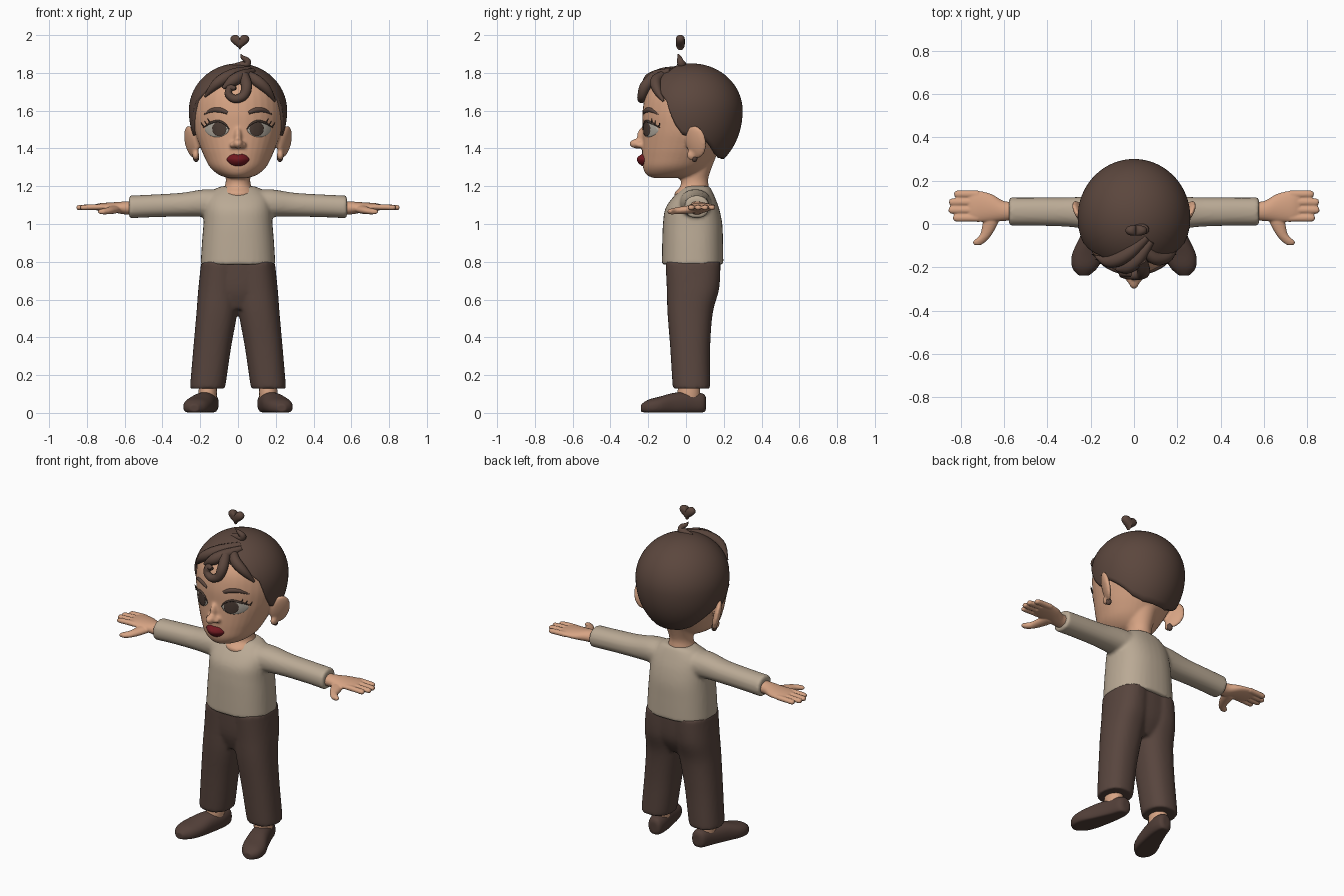
import bpy, bmesh
from math import sin, cos, pi, radians, acos, exp, copysign
from mathutils import Vector, Matrix, Euler
from mathutils.bvhtree import BVHTree

if "Cube" in bpy.data.objects:
    bpy.data.objects.remove(bpy.data.objects["Cube"])


def material(name, rgb):
    m = bpy.data.materials.new(name)
    m.use_nodes = True
    m.diffuse_color = (*rgb, 1)
    bsdf = m.node_tree.nodes["Principled BSDF"]
    bsdf.inputs["Base Color"].default_value = (*rgb, 1)
    bsdf.inputs["Roughness"].default_value = 0.7
    return m


SKIN = material("skin", (0.68, 0.37, 0.23))
HAIR = material("hair_brown", (0.105, 0.062, 0.047))
TROUSER = material("trouser_brown", (0.098, 0.06, 0.048))
SHOE = material("shoe_brown", (0.085, 0.05, 0.04))
SHIRT = material("shirt_beige", (0.49, 0.40, 0.30))
LIP = material("lip_red", (0.17, 0.01, 0.015))
WHITE = material("eye_grey", (0.45, 0.41, 0.35))
IRIS = material("iris_brown", (0.07, 0.045, 0.035))

AXES = {"z": ("X", "Y"), "x": ("Y", "Z"), "y": ("X", "Z")}
UNIT = {"X": Vector((1, 0, 0)), "Y": Vector((0, 1, 0)), "Z": Vector((0, 0, 1))}


def add_object(name, mesh, mat, voxel=0):
    mesh.materials.clear()
    mesh.materials.append(mat)
    for p in mesh.polygons:
        p.use_smooth = True
    ob = bpy.data.objects.new(name, mesh)
    bpy.context.scene.collection.objects.link(ob)
    if voxel:  # fuse overlapping parts into one soft skin
        r = ob.modifiers.new("fuse", "REMESH")
        r.mode, r.voxel_size, r.use_smooth_shade = "VOXEL", voxel, True
        s = ob.modifiers.new("soften", "SMOOTH")
        s.factor, s.iterations = 0.5, 4
    return ob


def finish(name, bm, mat, voxel=0):
    bmesh.ops.recalc_face_normals(bm, faces=bm.faces)
    me = bpy.data.meshes.new(name)
    bm.to_mesh(me)
    bm.free()
    return add_object(name, me, mat, voxel)


def bridge(bm, rings, start=True, end=True):
    vs = [[bm.verts.new(p) for p in ring] for ring in rings]
    n = len(vs[0])
    for a, b in zip(vs, vs[1:]):
        for i in range(n):
            bm.faces.new((a[i], a[(i + 1) % n], b[(i + 1) % n], b[i]))
    if start:
        bm.faces.new(vs[0])
    if end:
        bm.faces.new(vs[-1])


def spline(rows, steps=5):
    """Smooth curve through tuples of numbers."""
    p = [rows[0], *rows, rows[-1]]
    out = []
    for a, b, c, d in zip(p, p[1:], p[2:], p[3:]):
        for k in range(steps):
            t = k / steps
            out.append([0.5 * (2*q + (r - o)*t + (2*o - 5*q + 4*r - s)*t*t + (3*q - o - 3*r + s)*t**3)
                        for o, q, r, s in zip(a, b, c, d)])
    return out + [list(rows[-1])]


def loft(bm, sections, axis="z", n=2.0, pair=False, floor=None):
    """Sections are centre x, y, z and two radii."""
    u, v = (UNIT[k] for k in AXES[axis])
    bend = lambda w: copysign(abs(w) ** (2 / n), w)
    for side in ((1, -1) if pair else (1,)):
        rings = []
        for x, y, z, ra, rb in spline(sections):
            ring = []
            for i in range(36):
                a = 2 * pi * i / 36
                p = Vector((x, y, z)) + u * ra * bend(cos(a)) + v * rb * bend(sin(a))
                if floor is not None:
                    p.z = max(p.z, floor)
                ring.append((p.x * side, p.y, p.z))
            rings.append(ring)
        bridge(bm, rings)


def ball(bm, centre, radii, turn=(0, 0, 0), pair=False):
    m = (Matrix.Translation(centre) @ Euler([radians(t) for t in turn]).to_matrix().to_4x4()
         @ Matrix.Diagonal((*radii, 1)))
    for side in ((1, -1) if pair else (1,)):
        bmesh.ops.create_uvsphere(bm, u_segments=28, v_segments=18, radius=1,
                                  matrix=Matrix.Diagonal((side, 1, 1, 1)) @ m)


def tube(name, mat, points, radii):
    """Tapered lock through the points."""
    cu = bpy.data.curves.new(name, "CURVE")
    cu.dimensions, cu.bevel_depth, cu.bevel_resolution, cu.use_fill_caps = "3D", 1, 4, True
    rows = spline([(*p, r) for p, r in zip(points, radii)], 6)
    sp = cu.splines.new("POLY")
    sp.points.add(len(rows) - 1)
    for pt, (x, y, z, r) in zip(sp.points, rows):
        pt.co, pt.radius = (x, y, z, 1), r
    tmp = bpy.data.objects.new(name + "_path", cu)
    bpy.context.scene.collection.objects.link(tmp)
    dg = bpy.context.evaluated_depsgraph_get()
    me = bpy.data.meshes.new_from_object(tmp.evaluated_get(dg))
    bpy.data.objects.remove(tmp)
    return add_object(name, me, mat)


# Head with neck, nose and ears
bm = bmesh.new()
skull = [(1.243, -.17, 0, .05), (1.26, -.208, .06, .10), (1.30, -.228, .11, .148), (1.36, -.232, .16, .18),
         (1.42, -.232, .20, .205), (1.5, -.23, .25, .232), (1.6, -.23, .28, .243), (1.7, -.207, .262, .225),
         (1.78, -.14, .2, .165), (1.83, -.05, .11, .08)]
loft(bm, [(0, (f + b) / 2, z, rx, (b - f) / 2) for z, f, b, rx in skull])
loft(bm, [(0, .02, 1.11, .05, .06), (0, .028, 1.16, .09, .09), (0, .045, 1.2, .07, .075),
          (0, .045, 1.25, .066, .075), (0, .06, 1.36, .09, .1)])
ball(bm, (0, -.257, 1.425), (.027, .043, .026))
ball(bm, (0, -.23, 1.46), (.02, .03, .05))
ball(bm, (.026, -.238, 1.418), (.018, .03, .017), pair=True)
ball(bm, (.247, .052, 1.435), (.02, .062, .088), (0, 12, -30), pair=True)
ball(bm, (.224, .03, 1.365), (.018, .026, .028), pair=True)
head = finish("head", bm, SKIN, 0.008)
bpy.context.view_layer.update()
face = BVHTree.FromObject(head, bpy.context.evaluated_depsgraph_get())


def on_face(x, z, off):
    hit = face.ray_cast(Vector((x, -1, z)), Vector((0, 1, 0)))[0]
    return (x, (hit.y if hit else -.2) - off, z)


def patch(name, mat, cx, cz, shape, off, bulge):
    """Plate that follows the face, domed towards its middle."""
    bm = bmesh.new()
    rings = []
    for k in range(1, 9):
        r = k / 8
        ring = []
        for i in range(32):
            x, z = shape(2 * pi * i / 32)
            ring.append(on_face(cx + x * r, cz + z * r, off + bulge * (1 - r * r)))
        rings.append(ring)
    rings.append([(x, y + off + .004, z) for x, y, z in rings[-1]])
    bridge(bm, rings, True, False)
    finish(name, bm, mat)


# Eyes, lashes, brows and earrings
for side, word in ((1, "left"), (-1, "right")):
    patch(word + "_eye", WHITE, side * .112, 1.5,
          lambda a: (.064 * cos(a), .04 * sin(a) * abs(sin(a)) ** .2), .002, .005)
    patch(word + "_iris", IRIS, side * .1, 1.503, lambda a: (.038 * cos(a), .038 * sin(a)), .006, .003)
    lid = [(.046, 1.5), (.07, 1.53), (.105, 1.545), (.145, 1.535), (.185, 1.51)]
    tube(word + "_lash_line", IRIS, [on_face(side * x, z, .004) for x, z in lid], (.002, .005, .006, .006, .002))
    for k in range(3):
        x, z = .145 + .017 * k, 1.535 - .011 * k
        tube(word + "_lash", IRIS, [on_face(side * x, z, .004), on_face(side * (x + .01), z + .011, .01),
                                    on_face(side * (x + .016), z + .024, .016)], (.004, .003, .001))
    brow = [(.055, 1.588), (.09, 1.602), (.135, 1.602), (.178, 1.58)]
    tube(word + "_brow", HAIR, [on_face(side * x, z, -.004) for x, z in brow], (.009, .014, .012, .004))
bm = bmesh.new()
ball(bm, (.222, .045, 1.35), (.016, .016, .022), pair=True)
finish("earrings", bm, HAIR)


# Lips
def lip_shape(a):
    x, s = .06 * cos(a), sin(a)
    dip = .008 * exp(-(x / .015) ** 2) if s > 0 else 0
    return x, s * abs(s) ** .3 * (.032 if s > 0 else .036) - dip


patch("lips", LIP, 0, 1.342, lip_shape, .003, .026)


# Hair cap, trimmed along a hairline that runs from front to nape
def scalp(th, ph, grow=1.0):
    up = cos(ph) * (.25 if cos(ph) > 0 else .33)
    return (.26 * grow * sin(ph) * sin(th), .03 - .27 * grow * sin(ph) * cos(th), 1.6 + up)


LINE = [(0, 1.75), (25, 1.745), (45, 1.71), (60, 1.65), (70, 1.53), (80, 1.465), (95, 1.485),
        (110, 1.44), (130, 1.375), (150, 1.35), (180, 1.345)]


def hairline(deg):
    for (a, za), (b, zb) in zip(LINE, LINE[1:]):
        if deg <= b:
            z = za + (zb - za) * (deg - a) / (b - a) - 1.6
            return acos(z / (.25 if z > 0 else .33))


angles = [2 * pi * i / 96 for i in range(96)]
edge = [hairline(min(round(th * 180 / pi, 4), round(360 - th * 180 / pi, 4))) for th in angles]
rings = [[scalp(th, e * max(k / 28, .01)) for th, e in zip(angles, edge)] for k in range(29)]
rings.append([scalp(th, e, .9) for th, e in zip(angles, edge)])
bm = bmesh.new()
bridge(bm, rings, True, False)
finish("hair_cap", bm, HAIR)

# Swept fringe, forehead curl and top wisp
tube("fringe_right", HAIR, [(.06, -.06, 1.815), (-.03, -.14, 1.79), (-.11, -.175, 1.745), (-.175, -.15, 1.675)],
     (.02, .032, .028, .006))
tube("fringe_middle", HAIR, [(.08, -.08, 1.81), (.02, -.16, 1.785), (-.03, -.2, 1.755), (-.08, -.21, 1.72)],
     (.015, .03, .03, .008))
tube("fringe_left", HAIR, [(.03, -.09, 1.805), (.09, -.155, 1.765), (.15, -.155, 1.715), (.195, -.12, 1.65)],
     (.015, .03, .025, .006))
curl = [(.03, 1.785, -.165), (.045, 1.73, -.215), (.03, 1.68, -.232), (-.015, 1.662, -.235),
        (-.05, 1.685, -.23), (-.042, 1.72, -.225), (-.012, 1.718, -.235)]
tube("forehead_curl", HAIR, [(x, y, z) for x, z, y in curl], (.028, .03, .025, .022, .02, .018, .01))
tube("top_wisp", HAIR, [(-.03, -.02, 1.835), (.035, -.022, 1.842), (.05, -.03, 1.862), (.025, -.035, 1.882),
                        (.014, -.042, 1.9)], (.012, .024, .018, .011, .002))

# Floating heart
bm = bmesh.new()
rings = []
for k in range(13):
    t = -pi / 2 + pi * k / 12
    s = max(cos(t), .05) ** .6
    rings.append([(.01 + .05 * s * sin(a) ** 3, -.03 + .024 * sin(t),
                   1.968 + .0028 * s * (13*cos(a) - 5*cos(2*a) - 2*cos(3*a) - cos(4*a)))
                  for a in (2 * pi * i / 40 for i in range(40))])
bridge(bm, rings)
finish("floating_heart", bm, HAIR)

# Shirt: body and sleeves
bm = bmesh.new()
loft(bm, [(0, .035, .785, .198, .163), (0, .035, .9, .191, .161), (0, .035, 1, .183, .157),
          (0, .033, 1.08, .178, .143), (0, .042, 1.14, .165, .112), (0, .055, 1.185, .12, .078),
          (0, .06, 1.2, .085, .062)], n=2.4)
loft(bm, [(.08, .05, 1.1, .09, .08), (.18, .05, 1.11, .08, .073), (.3, .055, 1.102, .068, .063),
          (.45, .057, 1.096, .065, .06), (.577, .057, 1.09, .065, .06)], "x", 2.2, True)
finish("shirt", bm, SHIRT, 0.01)

# Trousers: hips and legs
bm = bmesh.new()
loft(bm, [(0, .025, .55, .1, .09), (0, .035, .65, .2, .132), (0, .037, .8, .19, .142)], n=2.3)
loft(bm, [(.162, .03, .128, .09, .097), (.158, .028, .16, .094, .1), (.136, .022, .35, .1, .106),
          (.112, .022, .53, .108, .12), (.102, .037, .66, .108, .139), (.095, .037, .8, .1, .146)],
     n=2.3, pair=True)
finish("trousers", bm, TROUSER, 0.01)

# Ankles and shoes
bm = bmesh.new()
loft(bm, [(.16, .015, .05, .045, .055), (.16, .015, .11, .048, .06), (.16, .02, .2, .045, .05)], pair=True)
finish("ankles", bm, SKIN)
bm = bmesh.new()
loft(bm, [(.145, .106, .05, .02, .03), (.148, .092, .05, .042, .052), (.158, .03, .05, .055, .06),
          (.185, -.06, .045, .065, .062), (.212, -.14, .036, .074, .05), (.226, -.2, .03, .06, .04),
          (.232, -.238, .025, .025, .02)], "y", 2.3, True, floor=0.003)
finish("shoes", bm, SHOE, 0.007)

# Hands: palm, four fingers and thumb
bm = bmesh.new()
loft(bm, [(.54, .06, 1.085, .042, .036), (.6, .06, 1.085, .046, .034), (.66, .075, 1.088, .064, .027),
          (.73, .082, 1.09, .073, .02), (.765, .082, 1.088, .068, .013)], "x", pair=True)
for k, tip in enumerate((.835, .855, .853, .83)):
    y = .028 + .0365 * k
    loft(bm, [(.72, y, 1.09, .017, .015), (.78, y, 1.089, .0175, .0145), (tip - .012, y, 1.087, .0165, .0135),
              (tip, y, 1.087, .007, .006)], "x", pair=True)
loft(bm, [(.65, .05, 1.08, .04, .022), (.664, 0, 1.075, .035, .021), (.684, -.05, 1.07, .027, .018),
          (.712, -.08, 1.066, .03, .015), (.722, -.097, 1.065, .016, .009)], "y", pair=True)
finish("hands", bm, SKIN, 0.0045)
